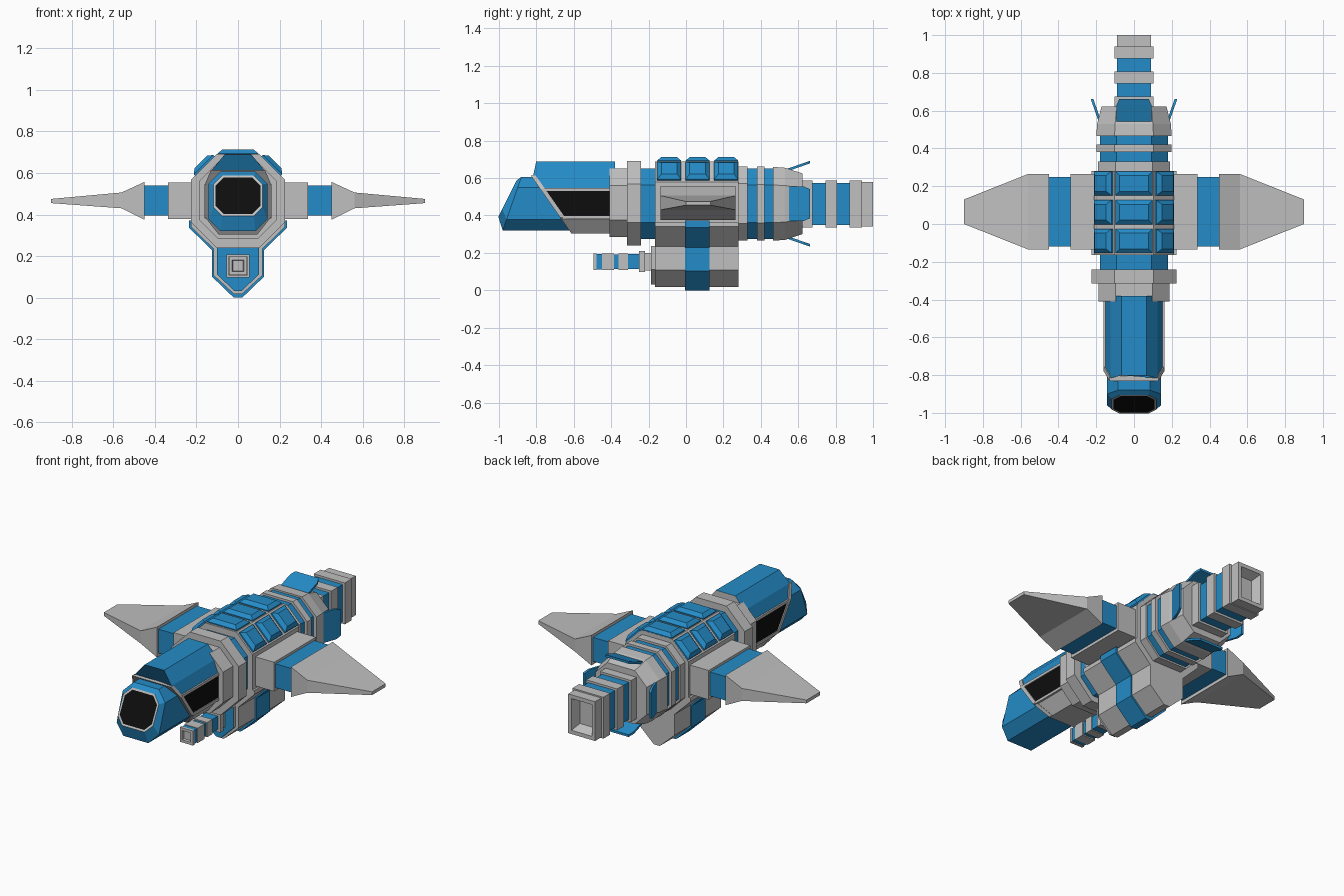
import bpy, bmesh, math

if "Cube" in bpy.data.objects:
    bpy.data.objects.remove(bpy.data.objects["Cube"])

def material(name, rgb):
    m = bpy.data.materials.new(name)
    m.diffuse_color = (*rgb, 1)
    m.use_nodes = True
    m.node_tree.nodes["Principled BSDF"].inputs["Base Color"].default_value = m.diffuse_color
    return m

MATS = [material("light_grey", (0.53, 0.53, 0.53)),
        material("hull_blue", (0.018, 0.262, 0.58)),
        material("window_black", (0.004, 0.004, 0.004))]
GREY, BLUE, BLACK = 0, 1, 2

def loft(name, rings, mat=GREY, rule=None):
    """Skin a list of equal-length point rings and cap both ends.
    rule(segment, centre) may choose the colour; the caps are segments -1 and len(rings)."""
    bm = bmesh.new()
    vs = [[bm.verts.new(p) for p in r] for r in rings]
    n = len(rings[0])
    made = [(-1, bm.faces.new(vs[0])), (len(rings), bm.faces.new(vs[-1]))]
    for i in range(len(rings) - 1):
        for k in range(n):
            j = (k + 1) % n
            made.append((i, bm.faces.new((vs[i][k], vs[i][j], vs[i + 1][j], vs[i + 1][k]))))
    for seg, f in made:
        f.material_index = rule(seg, f.calc_center_median()) if rule else mat
    bmesh.ops.recalc_face_normals(bm, faces=bm.faces)
    me = bpy.data.meshes.new(name)
    bm.to_mesh(me)
    bm.free()
    for m in MATS:
        me.materials.append(m)
    ob = bpy.data.objects.new(name, me)
    bpy.context.collection.objects.link(ob)
    return ob

def section(half, y):
    """Mirror a half outline (x, z) into a ring; y is a number or a function of z."""
    fy = y if callable(y) else (lambda z: y)
    pts = half + [(-x, z) for x, z in reversed(half)]
    return [(x, fy(z), z) for x, z in pts]

def octagon(w, z0, z1, c, y):
    return section([(w - c, z0), (w, z0 + c), (w, z1 - c), (w - c, z1)], y)

def rect(w, z0, z1, y):
    return section([(w, z0), (w, z1)], y)

def rect_x(x, y0, y1, z0, z1):
    return [(x, y0, z0), (x, y1, z0), (x, y1, z1), (x, y0, z1)]

# Nose with framed windscreen
def slope(z):
    return -1.0 + (z - 0.40) * 0.5

loft("nose", [octagon(0.142, 0.32, 0.607, 0.058, -0.55),
              octagon(0.142, 0.32, 0.607, 0.058, lambda z: -0.98 + (z - 0.32) * 0.35),
              octagon(0.118, 0.393, 0.587, 0.042, slope),
              octagon(0.108, 0.403, 0.577, 0.038, slope)],
     rule=lambda s, c: BLACK if s == 4 else GREY if s == 2 else BLUE)

# Cockpit: grey belly, black side windows, blue hood
def cockpit_front(z):
    return -0.82 + (0.62 - z) * 0.7 if z <= 0.62 else -0.82 + (z - 0.62) * 0.28

cockpit = [(0.09, 0.305), (0.155, 0.39), (0.155, 0.54), (0.125, 0.615), (0.065, 0.688)]
loft("cockpit", [section(cockpit, cockpit_front), section(cockpit, -0.38)],
     rule=lambda s, c: BLUE if c.z > 0.55 or s == -1 else BLACK if c.z > 0.4 and abs(c.x) > 0.1 else GREY)
rim = [(x * 1.04, z) for x, z in cockpit[:4]]
loft("cockpit_frame", [section(rim, lambda z: cockpit_front(z) - 0.014),
                       section(rim, lambda z: cockpit_front(z) + 0.012)])
for s in (1, -1):
    for z in (0.39, 0.54):
        loft("window_sill", [rect_x(s * x, cockpit_front(z), -0.40, z - 0.008, z + 0.008)
                             for x in (0.14, 0.161)])

# Hull core and collars
loft("hull_core", [octagon(0.18, 0.275, 0.65, 0.088, y) for y in (-0.30, 0.48)], BLUE)
for name, w, z0, z1, c, y0, y1 in (
        ("neck_collar", 0.187, 0.285, 0.65, 0.09, -0.41, -0.30),
        ("front_collar", 0.225, 0.24, 0.69, 0.122, -0.315, -0.24),
        ("main_hull", 0.212, 0.235, 0.688, 0.108, -0.165, 0.28),
        ("rear_collar_a", 0.19, 0.265, 0.663, 0.092, 0.28, 0.33),
        ("rear_collar_b", 0.198, 0.265, 0.663, 0.096, 0.38, 0.42)):
    loft(name, [octagon(w, z0, z1, c, y) for y in (y0, y1)])
loft("engine_housing", [octagon(0.2, 0.265, 0.66, 0.097, 0.465),
                        octagon(0.195, 0.27, 0.655, 0.095, 0.53),
                        octagon(0.172, 0.30, 0.625, 0.08, 0.622)])

# Raised roof panels, three rows of three
def roof_panel(cx, cz, ang, half_w, yc):
    rings = []
    for inset, h in ((0, -0.02), (0, 0.008), (0.022, 0.026)):
        a, b = half_w - inset, 0.064 - inset
        ring = []
        for u, v in ((-a, -b), (a, -b), (a, b), (-a, b)):
            ring.append((cx + u * math.cos(ang) + h * math.sin(ang), yc + v,
                         cz - u * math.sin(ang) + h * math.cos(ang)))
        rings.append(ring)
    loft("roof_panel", rings, BLUE)

for yc in (-0.09, 0.062, 0.215):
    roof_panel(0, 0.686, 0, 0.098, yc)
    for s in (1, -1):
        roof_panel(s * 0.16, 0.634, s * math.pi / 4, 0.066, yc)

# Keel pod with blue band and blue front plate
keel = [(0.02, 0.018), (0.118, 0.108), (0.118, 0.235), (0.225, 0.34), (0.225, 0.365)]
band = [(0.02, 0.0), (0.126, 0.102), (0.126, 0.230), (0.235, 0.336), (0.235, 0.372)]
plate = [(0.018, 0.032), (0.1, 0.112), (0.1, 0.238)]
loft("keel_pod", [section(keel, y) for y in (-0.165, 0.28)])
loft("keel_band", [section(band, y) for y in (-0.005, 0.125)], BLUE)
loft("keel_front", [section(plate, -0.188), section(plate, -0.16)],
     rule=lambda s, c: BLUE if s == -1 else GREY)

# Gun: stack of square rings ending in an open muzzle
for name, h, y0, y1, m in (
        ("gun_base", 0.046, -0.225, -0.18, GREY), ("gun_collar", 0.056, -0.25, -0.22, GREY),
        ("gun_sleeve", 0.04, -0.31, -0.25, BLUE), ("gun_ring", 0.045, -0.36, -0.31, GREY),
        ("gun_sleeve", 0.038, -0.39, -0.36, BLUE), ("gun_ring", 0.045, -0.45, -0.385, GREY),
        ("gun_sleeve", 0.041, -0.48, -0.44, BLUE)):
    loft(name, [rect(h, 0.153 - h, 0.153 + h, y) for y in (y0, y1)], m)
loft("gun_muzzle", [rect(h, 0.153 - h, 0.153 + h, y) for h, y in
                    ((0.044, -0.478), (0.044, -0.495), (0.028, -0.495), (0.025, -0.482))])

# Wings on both sides
for s in (1, -1):
    loft("wing_root", [rect_x(s * x, -0.135, 0.265, 0.378, 0.555) for x in (0.15, 0.337)])
    loft("wing_joint", [rect_x(s * x, -0.12, 0.25, 0.395, 0.54) for x in (0.33, 0.455)], BLUE)
    loft("wing", [rect_x(s * 0.45, -0.135, 0.265, 0.375, 0.557),
                  rect_x(s * 0.56, -0.135, 0.265, 0.43, 0.506),
                  rect_x(s * 0.90, 0.0, 0.13, 0.455, 0.475)])

# Four air-brake flaps around the engine housing
for k in range(4):
    a = k * math.pi / 2
    rings = []
    for y, r, w in ((0.53, 0.176, 0.092), (0.63, 0.211, 0.092), (0.662, 0.222, 0.078)):
        ring = [(-w, r - 0.007), (w, r - 0.007), (w, r + 0.007), (-w, r + 0.007)]
        rings.append([(u * math.cos(a) + v * math.sin(a), y,
                       0.463 - u * math.sin(a) + v * math.cos(a)) for u, v in ring])
    loft("flap", rings, BLUE)

# Tail boom: blue core, grey rings, hollow exhaust
loft("tail_core", [rect(0.09, 0.35, 0.575, y) for y in (0.60, 0.90)], BLUE)
for y0, y1 in ((0.61, 0.675), (0.745, 0.808), (0.875, 0.94)):
    loft("tail_ring", [rect(0.104, 0.337, 0.588, y) for y in (y0, y1)])
loft("exhaust", [rect(0.09, 0.342, 0.58, 0.93), rect(0.09, 0.342, 0.58, 1.0),
                 rect(0.068, 0.365, 0.557, 1.0), rect(0.05, 0.39, 0.532, 0.945)])
